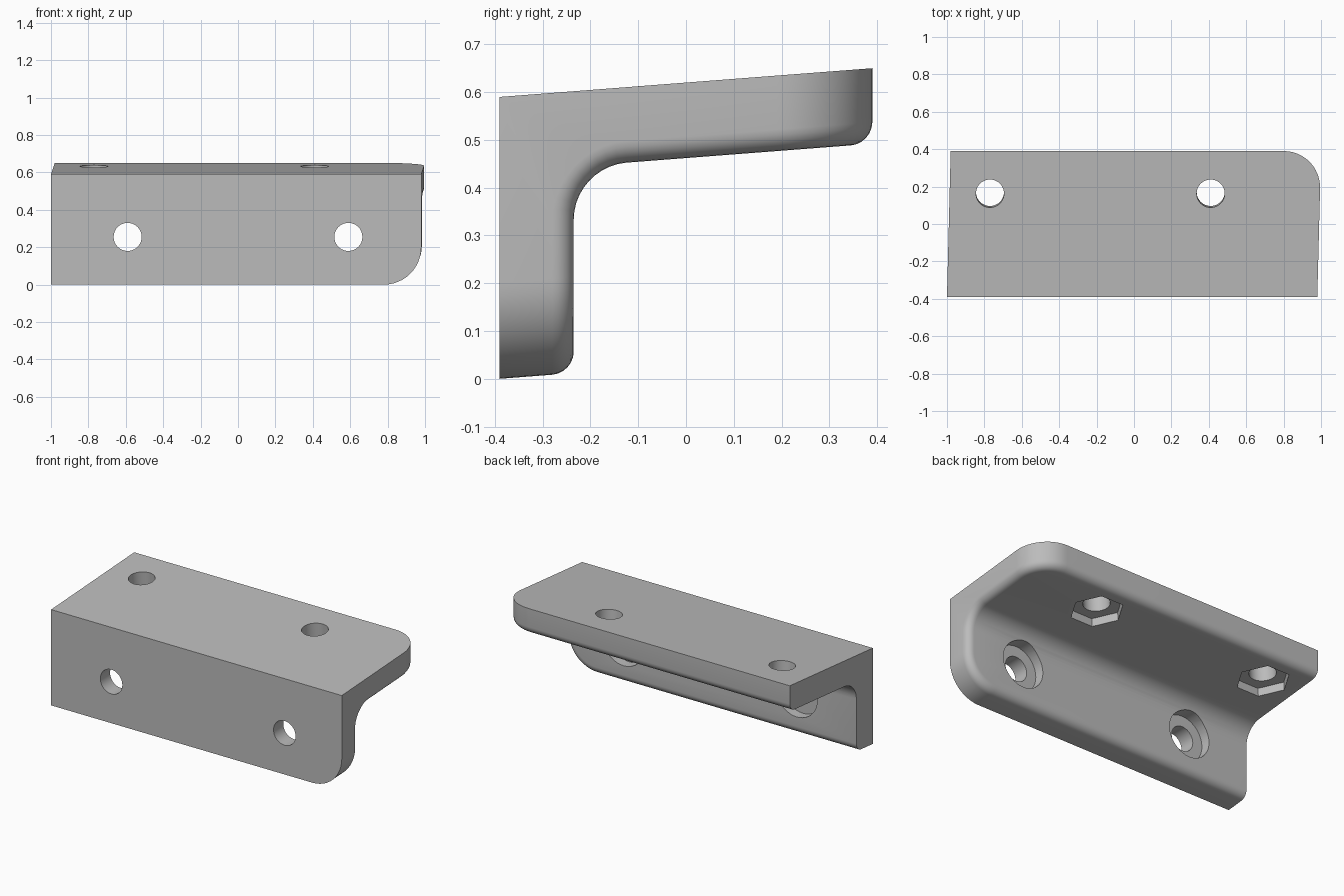
import bpy, bmesh, math
from mathutils import Matrix, Vector

if "Cube" in bpy.data.objects:
    bpy.data.objects.remove(bpy.data.objects["Cube"])

W = 0.99                      # half length
FRONT, INNER, BACK = -0.39, -0.235, 0.39
TOP, UNDER = 0.59, 0.432
SLOPE, SKEW = 0.077, 0.0256   # plate slope and end skew
TILT = math.atan(SLOPE)

grey = bpy.data.materials.new("plain grey")
grey.diffuse_color = (0.5, 0.5, 0.5, 1)
grey.use_nodes = True
grey.node_tree.nodes["Principled BSDF"].inputs["Base Color"].default_value = grey.diffuse_color


def bevel(bm, test, offset, segments):
    edges = [e for e in bm.edges if test(*[v.co for v in e.verts])]
    bmesh.ops.bevel(bm, geom=edges, offset=offset, offset_type='OFFSET',
                    segments=segments, profile=0.5, affect='EDGES', clamp_overlap=False)


def near(a, b):
    return abs(a - b) < 1e-4


# L-shaped bracket body, extruded along x
bm = bmesh.new()
profile = [(FRONT, 0), (INNER, 0), (INNER, UNDER), (BACK, UNDER), (BACK, TOP), (FRONT, TOP)]
face = bm.faces.new([bm.verts.new((-W, y, z)) for y, z in profile])
ext = bmesh.ops.extrude_face_region(bm, geom=[face])
bmesh.ops.translate(bm, vec=(2 * W, 0, 0),
                    verts=[v for v in ext["geom"] if isinstance(v, bmesh.types.BMVert)])
bmesh.ops.recalc_face_normals(bm, faces=bm.faces)

# rounded free corners of both plates at the right end
bevel(bm, lambda a, b: all(near(p.x, W) and (near(p.y, BACK) or near(p.z, 0)) for p in (a, b))
      and (near(a.y, b.y) and near(a.y, BACK) or near(a.z, b.z) and near(a.z, 0)), 0.2, 12)
# concave fillet between the plates
bevel(bm, lambda a, b: all(near(p.y, INNER) and near(p.z, UNDER) for p in (a, b)), 0.11, 10)


# soft inner rim: every edge where an inner face meets the outline
def is_inner(f):
    c = f.calc_center_median()
    n = f.normal
    return abs(n.x) < 0.01 and n.y > -0.01 and n.z < 0.01 and c.y < BACK - 0.01 and c.z > 0.01 \
        and not near(c.y, FRONT) and not near(c.z, TOP)


bm.normal_update()
inner = {f for f in bm.faces if is_inner(f)}
rim = [e for e in bm.edges if sum(f in inner for f in e.link_faces) == 1
       and not all(near(v.co.x, -W) for v in e.verts)]
bmesh.ops.bevel(bm, geom=rim, offset=0.045, offset_type='OFFSET', segments=6,
                profile=0.5, affect='EDGES', clamp_overlap=False)

# slope the top plate and skew the ends
for v in bm.verts:
    v.co.x += SKEW * v.co.y
    v.co.z += SLOPE * (v.co.y - FRONT)
mesh = bpy.data.meshes.new("bracket")
bm.to_mesh(mesh)
bm.free()
bracket = bpy.data.objects.new("bracket", mesh)
bpy.context.collection.objects.link(bracket)
mesh.materials.append(grey)


def cut(name, sides, radius, start, end, base, turn):
    """Subtract a prism running from start to end along the turned z axis."""
    tool = bmesh.new()
    bmesh.ops.create_cone(tool, cap_ends=True, segments=sides, radius1=radius, radius2=radius,
                          depth=end - start,
                          matrix=Matrix.Translation((0, 0, (start + end) / 2)))
    if sides == 6:   # hexagon points face along x
        for v in tool.verts:
            v.co = Matrix.Rotation(math.radians(30), 3, 'Z') @ v.co
    tool.transform(Matrix.Translation(base) @ Matrix.Rotation(turn, 4, 'X'))
    bmesh.ops.recalc_face_normals(tool, faces=tool.faces)
    data = bpy.data.meshes.new(name)
    tool.to_mesh(data)
    tool.free()
    data.materials.append(grey)
    obj = bpy.data.objects.new(name, data)
    bpy.context.collection.objects.link(obj)
    obj.hide_render = True
    mod = bracket.modifiers.new(name, 'BOOLEAN')
    mod.operation, mod.solver, mod.object = 'DIFFERENCE', 'EXACT', obj
    bpy.context.view_layer.objects.active = bracket
    bpy.ops.object.modifier_apply(modifier=name)
    bpy.data.objects.remove(obj)


# front holes with round recesses on the inner side
for x in (-0.59, 0.59):
    cut("front_hole", 40, 0.075, -0.3, 0.3, (x, INNER, 0.255), -math.pi / 2)
    cut("round_recess", 40, 0.14, -0.06, 0.12, (x, INNER, 0.255), -math.pi / 2)

# top holes with hexagonal nut pockets underneath
for x in (-0.77, 0.41):
    base = Vector((x, 0.163, TOP + SLOPE * (0.163 - FRONT)))
    cut("top_hole", 40, 0.075, -0.3, 0.2, base, TILT)
    cut("hex_pocket", 6, 0.15, -0.3, -0.107, base, TILT)

bpy.ops.object.select_all(action='DESELECT')
bracket.select_set(True)
bpy.context.view_layer.objects.active = bracket
bpy.ops.object.shade_smooth_by_angle(angle=math.radians(30))
